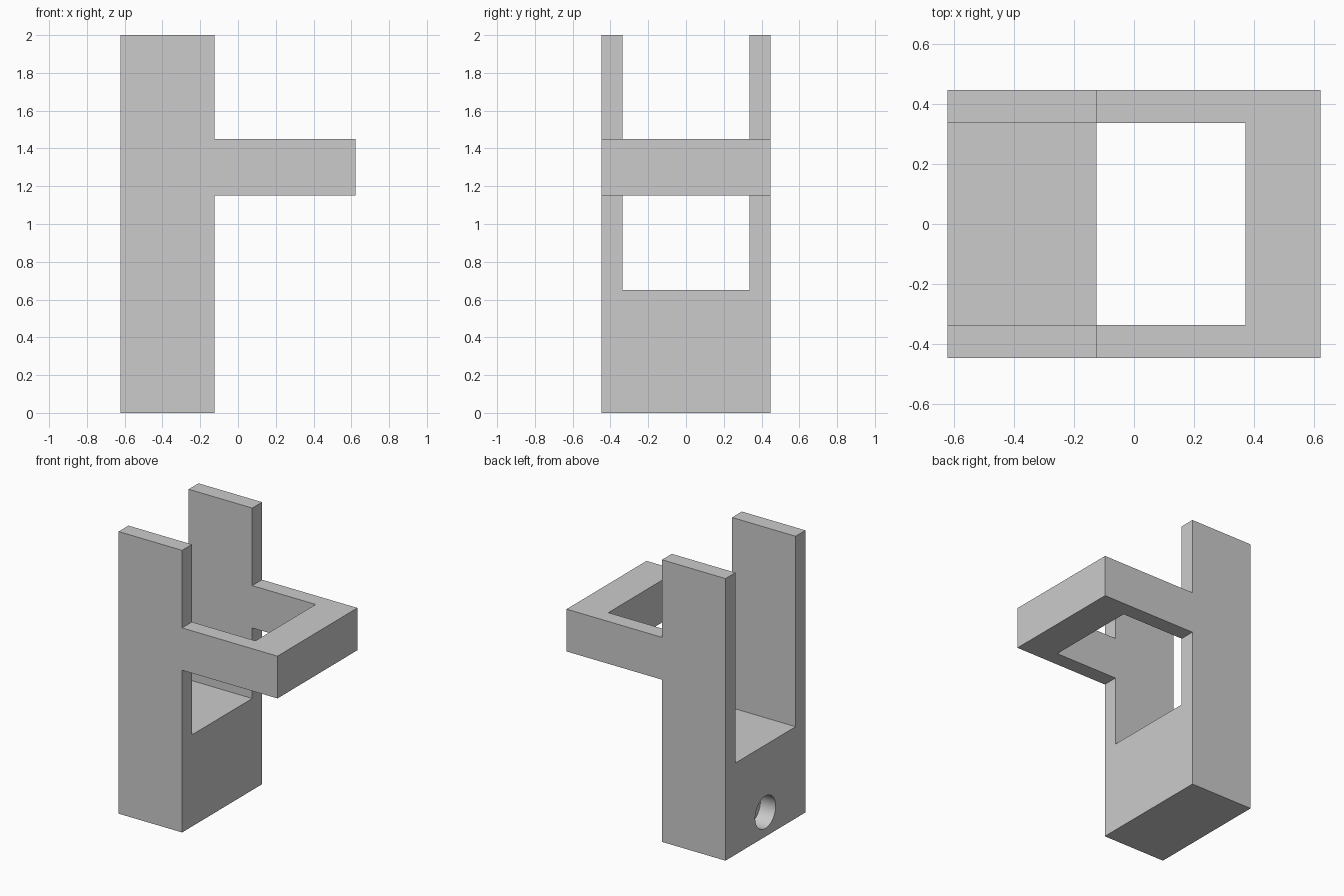
import bpy
import bmesh
from math import pi
from mathutils import Vector, Matrix

if "Cube" in bpy.data.objects:
    bpy.data.objects.remove(bpy.data.objects["Cube"])

X0, X1, X2, X3 = -0.623, -0.125, 0.373, 0.623   # back, front of posts, ring inside, ring outside
W, WI = 0.4475, 0.3375                          # outer and inner half widths
FLOOR, TOP = 0.65, 2.0
RING_LOW, RING_HIGH = 1.15, 1.45


def extrude_profile(name, points, direction):
    """Solid prism from a planar outline."""
    bm = bmesh.new()
    face = bm.faces.new([bm.verts.new(p) for p in points])
    out = bmesh.ops.extrude_face_region(bm, geom=[face])
    moved = [g for g in out["geom"] if isinstance(g, bmesh.types.BMVert)]
    bmesh.ops.translate(bm, verts=moved, vec=Vector(direction))
    bmesh.ops.recalc_face_normals(bm, faces=bm.faces[:])
    mesh = bpy.data.meshes.new(name)
    bm.to_mesh(mesh)
    bm.free()
    obj = bpy.data.objects.new(name, mesh)
    bpy.context.collection.objects.link(obj)
    return obj


def combine(target, other, operation):
    """Apply a boolean and remove the helper."""
    bpy.context.view_layer.objects.active = target
    mod = target.modifiers.new(operation.lower(), 'BOOLEAN')
    mod.operation, mod.solver, mod.object = operation, 'EXACT', other
    bpy.ops.object.modifier_apply(modifier=mod.name)
    bpy.data.objects.remove(other, do_unlink=True)


# Block with two upright posts
fork = [(-W, 0), (W, 0), (W, TOP), (WI, TOP), (WI, FLOOR),
        (-WI, FLOOR), (-WI, TOP), (-W, TOP)]
body = extrude_profile("forked_bracket", [(X0, y, z) for y, z in fork], (X1 - X0, 0, 0))

# Forward loop joining the posts
loop = [(X1, -W), (X3, -W), (X3, W), (X1, W), (X1, WI),
        (X2, WI), (X2, -WI), (X1, -WI)]
ring = extrude_profile("front_loop", [(x, y, RING_LOW) for x, y in loop],
                       (0, 0, RING_HIGH - RING_LOW))
combine(body, ring, 'UNION')

# Blind round socket low in the left face
DEPTH = 0.12
bpy.ops.mesh.primitive_cylinder_add(vertices=40, radius=0.115, depth=2 * DEPTH,
                                    location=(X0, 0, 0.173), rotation=(0, pi / 2, 0))
cutter = bpy.context.object
cutter.name = "socket_cutter"
cutter.hide_render = True
combine(body, cutter, 'DIFFERENCE')

# Merge leftover coplanar faces, then shade
bm = bmesh.new()
bm.from_mesh(body.data)
bmesh.ops.remove_doubles(bm, verts=bm.verts[:], dist=1e-5)
bmesh.ops.dissolve_limit(bm, angle_limit=0.01, verts=bm.verts[:], edges=bm.edges[:])
bm.to_mesh(body.data)
bm.free()
bpy.ops.object.select_all(action='DESELECT')
body.select_set(True)
bpy.context.view_layer.objects.active = body
bpy.ops.object.shade_smooth_by_angle(angle=pi / 6)
